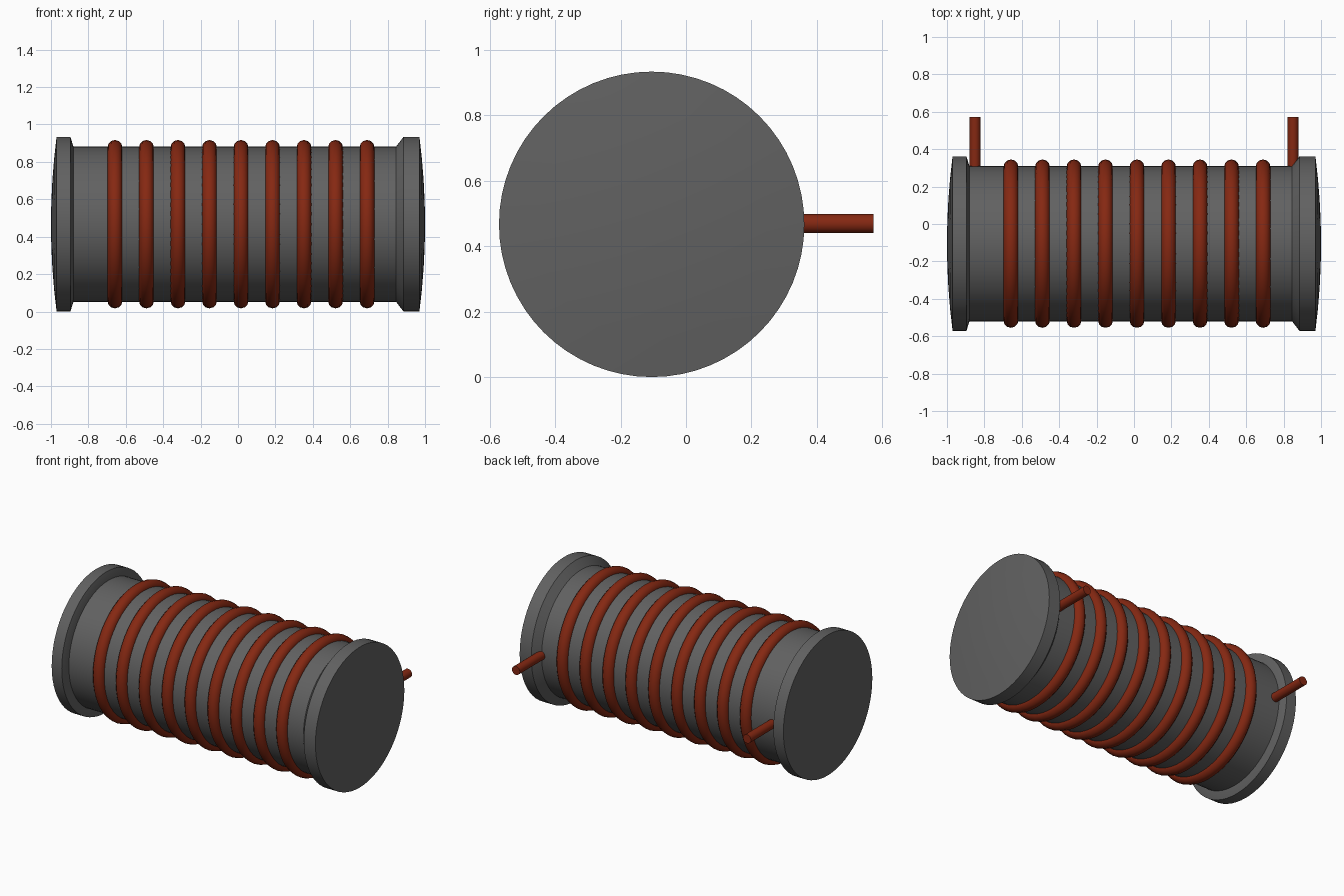
import bpy, bmesh, math
from mathutils import Matrix, Vector

if "Cube" in bpy.data.objects:
    bpy.data.objects.remove(bpy.data.objects["Cube"])

AXIS_Y, AXIS_Z = -0.105, 0.467   # centre line of the spool, running along x
RIM, BODY = 0.467, 0.415
SEGMENTS = 64


def material(name, rgb):
    m = bpy.data.materials.new(name)
    m.use_nodes = True
    color = (*rgb, 1)
    m.diffuse_color = color
    m.node_tree.nodes["Principled BSDF"].inputs["Base Color"].default_value = color
    return m


GREY = material("dark grey", (0.12, 0.12, 0.12))
COPPER = material("copper red", (0.235, 0.021, 0.006))


def finish(obj, name, mat):
    obj.name = name
    obj.data.materials.append(mat)
    bpy.ops.object.select_all(action="DESELECT")
    obj.select_set(True)
    bpy.context.view_layer.objects.active = obj
    bpy.ops.object.shade_smooth_by_angle(angle=math.radians(31))
    return obj


def lathe(name, profile, mat):
    """Revolve (x, radius) points around the spool axis."""
    bm = bmesh.new()
    verts = [bm.verts.new((x, 0, r)) for x, r in profile]
    edges = [bm.edges.new(pair) for pair in zip(verts, verts[1:])]
    bmesh.ops.spin(bm, geom=verts + edges, cent=(0, 0, 0), axis=(1, 0, 0),
                   angle=math.tau, steps=SEGMENTS, use_merge=True)
    bmesh.ops.remove_doubles(bm, verts=bm.verts, dist=1e-5)
    bmesh.ops.recalc_face_normals(bm, faces=bm.faces)
    mesh = bpy.data.meshes.new(name)
    bm.to_mesh(mesh)
    bm.free()
    obj = bpy.data.objects.new(name, mesh)
    obj.location = (0, AXIS_Y, AXIS_Z)
    bpy.context.collection.objects.link(obj)
    return finish(obj, name, mat)


# Spool core
lathe("spool_core", [(-0.93, 0), (-0.93, BODY), (0.93, BODY), (0.93, 0)], GREY)

# Flanges: slightly domed outside, chamfered inside (right-hand chamfer is short)
for side, name, rim_x, foot_x in ((-1, "right_flange", 0.896, 0.88),
                                  (1, "left_flange", 0.885, 0.845)):
    dome = [(1 - 0.03 * t * t, RIM * t) for t in (0, 0.25, 0.5, 0.75, 1)]
    profile = dome + [(rim_x, RIM), (foot_x, BODY), (foot_x, 0)]
    lathe(name, [(side * x, r) for x, r in profile], GREY)

# Nine wire turns
for i in range(9):
    bpy.ops.mesh.primitive_torus_add(
        location=(-0.658 + 0.1685 * i, AXIS_Y, AXIS_Z), rotation=(0, math.pi / 2, 0),
        major_radius=0.41, minor_radius=0.04,
        major_segments=48, minor_segments=12)
    finish(bpy.context.object, f"wire_turn_{i + 1}", COPPER)

# Wire leads pointing out of the back
for x, name in ((-0.85, "right_lead"), (0.85, "left_lead")):
    y0, y1 = 0.2, 0.573
    bpy.ops.mesh.primitive_cylinder_add(
        vertices=24, radius=0.029, depth=y1 - y0,
        location=(x, (y0 + y1) / 2, AXIS_Z + 0.002), rotation=(math.pi / 2, 0, 0))
    finish(bpy.context.object, name, COPPER)
